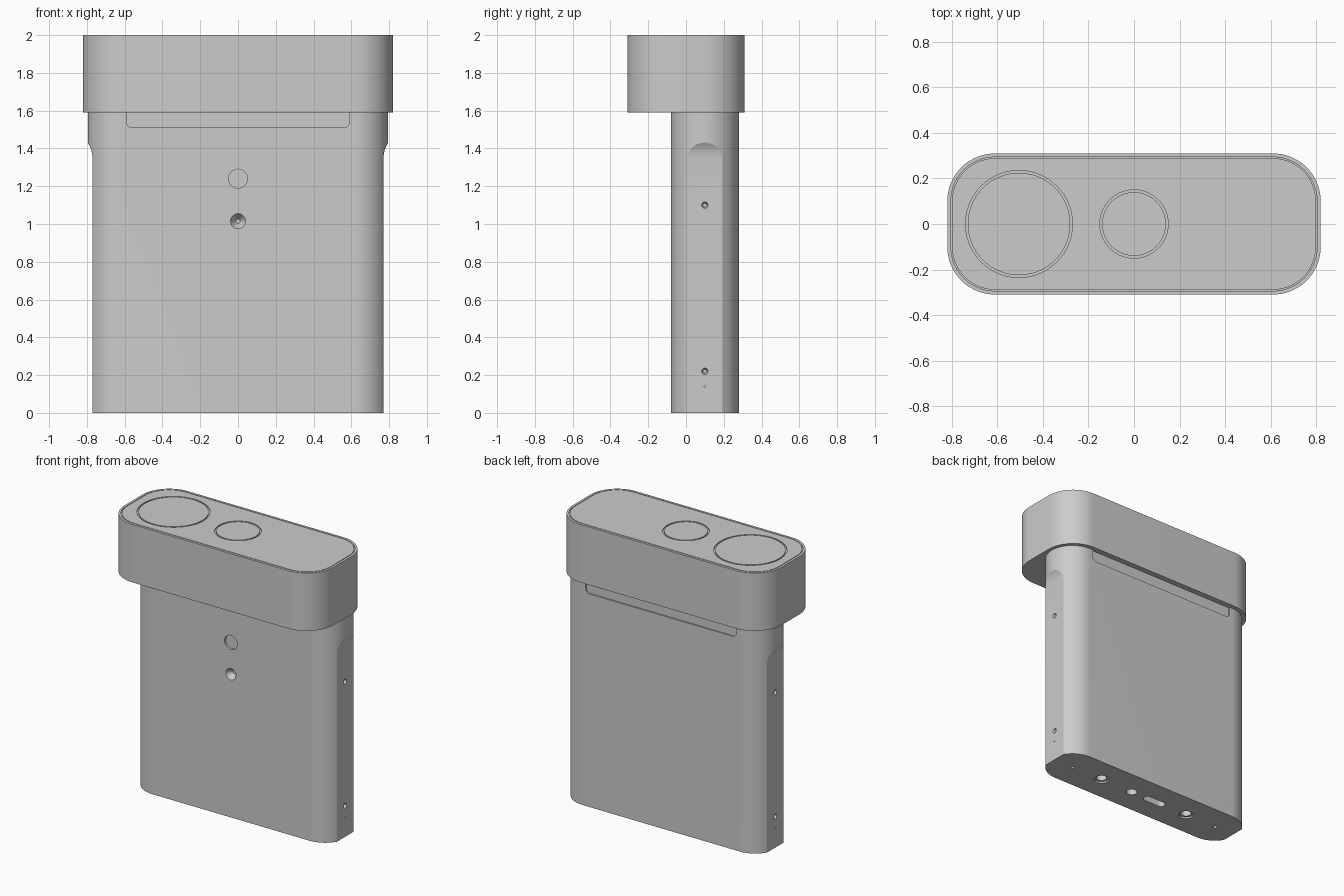
import bpy, bmesh
from math import sin, cos, pi, radians

if "Cube" in bpy.data.objects:
    bpy.data.objects.remove(bpy.data.objects["Cube"])


def rounded(w, h, r, cu=0.0, cv=0.0, n=14):
    """Outline of a rounded rectangle with half sizes w, h."""
    pts = []
    for k, (su, sv) in enumerate([(1, 1), (-1, 1), (-1, -1), (1, -1)]):
        for i in range(n + 1):
            a = (k + i / n) * pi / 2
            pts.append((cu + su * (w - r) + r * cos(a), cv + sv * (h - r) + r * sin(a)))
    return pts


def prism(name, axis, lo_pts, lo, hi, hi_pts=None):
    """Solid between an outline at lo and an outline at hi along an axis."""
    place = {'x': lambda u, v, w: (w, u, v),
             'y': lambda u, v, w: (u, w, v),
             'z': lambda u, v, w: (u, v, w)}[axis]
    hi_pts = hi_pts or lo_pts
    bm = bmesh.new()
    a = [bm.verts.new(place(u, v, lo)) for u, v in lo_pts]
    b = [bm.verts.new(place(u, v, hi)) for u, v in hi_pts]
    bm.faces.new(a)
    bm.faces.new(b[::-1])
    for i in range(len(a)):
        j = (i + 1) % len(a)
        bm.faces.new((a[i], b[i], b[j], a[j]))
    bmesh.ops.remove_doubles(bm, verts=bm.verts, dist=1e-5)
    bmesh.ops.recalc_face_normals(bm, faces=bm.faces)
    mesh = bpy.data.meshes.new(name)
    bm.to_mesh(mesh)
    bm.free()
    ob = bpy.data.objects.new(name, mesh)
    bpy.context.collection.objects.link(ob)
    return ob


def activate(ob):
    bpy.ops.object.select_all(action='DESELECT')
    ob.select_set(True)
    bpy.context.view_layer.objects.active = ob


def cut(target, cutter):
    """Subtract the cutter and remove it."""
    mod = target.modifiers.new("cut", 'BOOLEAN')
    mod.operation = 'DIFFERENCE'
    mod.solver = 'EXACT'
    mod.object = cutter
    activate(target)
    bpy.ops.object.modifier_apply(modifier=mod.name)
    bpy.data.objects.remove(cutter, do_unlink=True)


def bore(target, axis, u, v, surface, inward, depth, r, r_end=None):
    """Straight or tapered round hole going inward from a surface."""
    r_end = r_end or r
    cut(target, prism("hole_cutter", axis, rounded(r, r, r, u, v, 8), surface - inward * 0.003,
                      surface + inward * depth, rounded(r_end, r_end, r_end, u, v, 8)))


# Body: a pill-shaped slab set towards the back
CY = 0.10
body = prism("body", 'z', rounded(0.795, 0.18, 0.18, 0, CY, 20), 0, 1.59)

# Flat grip cuts on both ends, curving out near the top
grip = [(0.77, -0.1), (0.77, 1.35), (0.772, 1.37), (0.777, 1.392), (0.785, 1.412),
        (0.797, 1.435), (0.9, 1.6), (0.9, -0.1)]
for s in (1, -1):
    cut(body, prism("grip_cutter", 'y', [(s * x, z) for x, z in grip], -0.3, 0.5))

# Shallow label recess under the head, front and back
for lo, hi in ((-0.2, -0.07), (0.27, 0.4)):
    cut(body, prism("recess_cutter", 'y', rounded(0.59, 0.08, 0.03, 0, 1.59, 6), lo, hi))

# Front holes: flat round recess and a countersunk one
bore(body, 'y', 0, 1.24, -0.08, 1, 0.015, 0.05)
bore(body, 'y', 0, 1.015, -0.08, 1, 0.04, 0.042, 0.012)

# Screw holes and pin holes on the ends
for s in (1, -1):
    for z in (1.10, 0.22):
        bore(body, 'x', CY, z, s * 0.77, -s, 0.02, 0.018, 0.01)
    bore(body, 'x', CY, 0.14, s * 0.77, -s, 0.01, 0.004)

# Sockets in the underside
for x in (0.365, -0.365):
    bore(body, 'z', x, CY, 0, 1, 0.012, 0.05)
    bore(body, 'z', x, CY, 0.012, 1, 0.06, 0.035)
bore(body, 'z', 0.105, CY, 0, 1, 0.06, 0.036)
for x in (0.615, -0.615):
    bore(body, 'z', x, CY, 0, 1, 0.02, 0.012)
cut(body, prism("slot_cutter", 'z', rounded(0.085, 0.028, 0.027, -0.09, CY, 8), -0.01, 0.05))

# Head: wider block with a framed top
head = prism("head", 'z', rounded(0.82, 0.31, 0.21, 0, 0, 20), 1.59, 2.0)
cut(head, prism("frame_cutter", 'z', rounded(0.804, 0.294, 0.194), 1.992, 2.1))

# Top panel with two round windows, each leaving a thin ring groove
panel = prism("top_panel", 'z', rounded(0.799, 0.289, 0.189), 1.991, 2.0)
windows = []
for name, x, r in (("large_window", -0.505, 0.235), ("small_window", 0.0, 0.15)):
    cut(panel, prism("window_cutter", 'z', rounded(r, r, r, x, 0), 1.9, 2.1))
    r -= 0.01
    windows.append(prism(name, 'z', rounded(r, r, r, x, 0), 1.991, 2.0))

for ob in [body, head, panel] + windows:
    activate(ob)
    bpy.ops.object.shade_smooth_by_angle(angle=radians(20))
